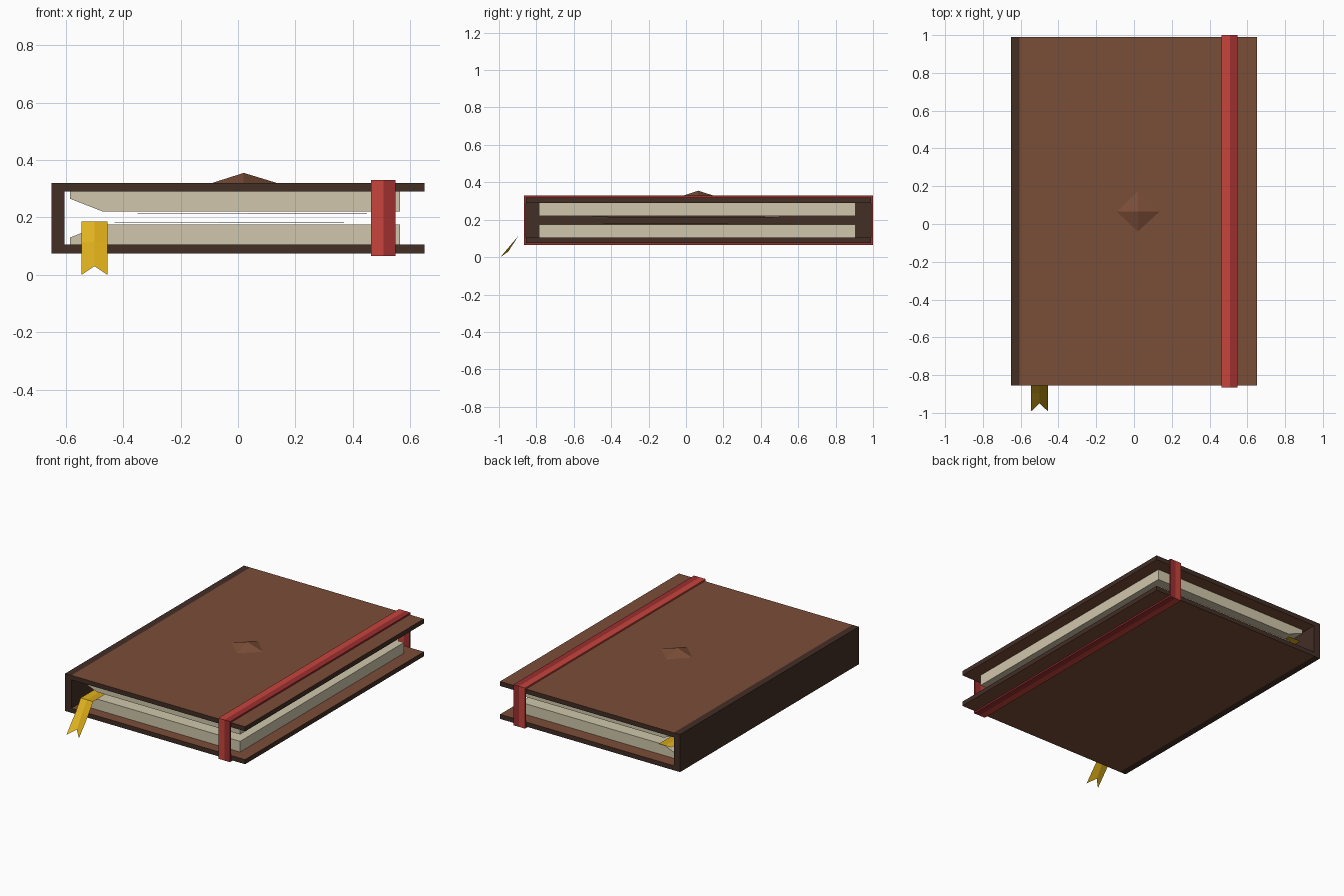
import bpy, bmesh

cube = bpy.data.objects.get("Cube")
if cube:
    bpy.data.objects.remove(cube, do_unlink=True)


def material(name, hex_code):
    def linear(i):
        c = int(hex_code[i:i + 2], 16) / 255
        return c / 12.92 if c < 0.04 else ((c + 0.055) / 1.055) ** 2.4
    colour = (linear(0), linear(2), linear(4), 1)
    m = bpy.data.materials.new(name)
    m.use_nodes = True
    m.diffuse_color = colour
    m.node_tree.nodes["Principled BSDF"].inputs["Base Color"].default_value = colour
    return m


leather = material("brown leather", "7a4d37")
binding = material("dark binding", "422e25")
paper = material("cream paper", "d0c6ab")
red = material("red band", "c8443c")
dark_red = material("dark red band", "9c2f30")
gold = material("gold ribbon", "e2b420")
dark_gold = material("deep gold ribbon", "d3a516")


def build(name, verts, faces, mats, rule=None, fix_normals=True):
    """Mesh from points; rule(face) picks the material index."""
    bm = bmesh.new()
    vs = [bm.verts.new(v) for v in verts]
    for f in faces:
        bm.faces.new([vs[i] for i in f])
    if fix_normals:
        bmesh.ops.recalc_face_normals(bm, faces=bm.faces)
    bm.normal_update()
    if rule:
        for f in bm.faces:
            f.material_index = rule(f)
    mesh = bpy.data.meshes.new(name)
    bm.to_mesh(mesh)
    bm.free()
    for m in mats:
        mesh.materials.append(m)
    ob = bpy.data.objects.new(name, mesh)
    bpy.context.collection.objects.link(ob)
    return ob


def extrude_y(name, profile, y0, y1, mats, rule=None):
    """Prism along y from an x-z profile."""
    n = len(profile)
    verts = [(x, y, z) for y in (y0, y1) for x, z in profile]
    faces = [range(n), range(n, 2 * n)]
    faces += [(i, (i + 1) % n, (i + 1) % n + n, i + n) for i in range(n)]
    return build(name, verts, faces, mats, rule)


def rect(x0, x1, z0, z1):
    return [(x0, z0), (x1, z0), (x1, z1), (x0, z1)]


FRONT, BACK = -0.855, 0.99
MID_Z = 0.1975

# Covers: leather on the flat sides, dark rim
for name, z in (("back_cover", 0.075), ("front_cover", 0.29)):
    extrude_y(name, rect(-0.605, 0.65, z, z + 0.03), FRONT, BACK,
              [leather, binding], lambda f: int(abs(f.normal.z) < 0.5))

# Spine
extrude_y("spine", rect(-0.65, -0.605, 0.075, 0.32), FRONT, BACK, [binding])

# Two page blocks, mirrored about the gap, bevelled towards the spine
half = [(-0.585, 0.105), (0.565, 0.105), (0.565, 0.175), (-0.47, 0.175), (-0.585, 0.13)]
extrude_y("lower_pages", half, -0.785, 0.905, [paper])
extrude_y("upper_pages", [(x, 2 * MID_Z - z) for x, z in half], -0.785, 0.905, [paper])

# Loose sheets lying in the gap
for i, (x, y, z) in enumerate([(-0.03, 0.06, 0.18), (0.05, 0.0, 0.213)]):
    build("loose_sheet_%d" % (i + 1),
          [(x - 0.4, y - 0.5, z), (x + 0.4, y - 0.5, z + 0.003),
           (x + 0.4, y + 0.5, z), (x - 0.4, y + 0.5, z + 0.003)],
          [(0, 1, 2), (0, 2, 3)], [paper], fix_normals=False)

# Diamond stud on the front cover
build("cover_stud",
      [(-0.09, 0.065, 0.32), (0.02, -0.04, 0.32), (0.135, 0.065, 0.32),
       (0.02, 0.175, 0.32), (0.02, 0.065, 0.355)],
      [(0, 1, 4), (1, 2, 4), (2, 3, 4), (3, 0, 4), (3, 2, 1, 0)], [leather])

# Elastic band: closed loop in two tones, split lengthwise
T = 0.01


def loop(grow):
    return [(FRONT - grow, 0.075 - grow), (BACK + grow, 0.075 - grow),
            (BACK + grow, 0.32 + grow), (FRONT - grow, 0.32 + grow)]


for name, x0, x1, m in (("band_inner_half", 0.463, 0.507, red),
                        ("band_outer_half", 0.507, 0.548, dark_red)):
    verts = [(x, y, z) for x in (x0, x1) for g in (T, 0) for y, z in loop(g)]
    faces = []
    for i in range(4):
        j = (i + 1) % 4
        faces += [(i, j, j + 8, i + 8), (i + 4, j + 4, j + 12, i + 12),
                  (i, j, j + 4, i + 4), (i + 8, j + 8, j + 12, i + 12)]
    build(name, verts, faces, [m])

# Ribbon bookmark: runs through the gap, drops at the front, swallow tail end
path = [(0.93, 0.185), (-0.845, 0.185), (-0.895, 0.115)]
xs = (-0.545, -0.5, -0.455)
verts = [(x, y, z) for y, z in path for x in xs]
verts += [(xs[0], -0.992, 0), (xs[1], -0.95, 0.03), (xs[2], -0.992, 0)]
faces = [(r + c, r + c + 3, r + c + 4, r + c + 1) for r in (0, 3, 6) for c in (0, 1)]
build("ribbon_bookmark", verts, faces, [gold, dark_gold],
      lambda f: int(f.calc_center_median().x > xs[1]), fix_normals=False)
